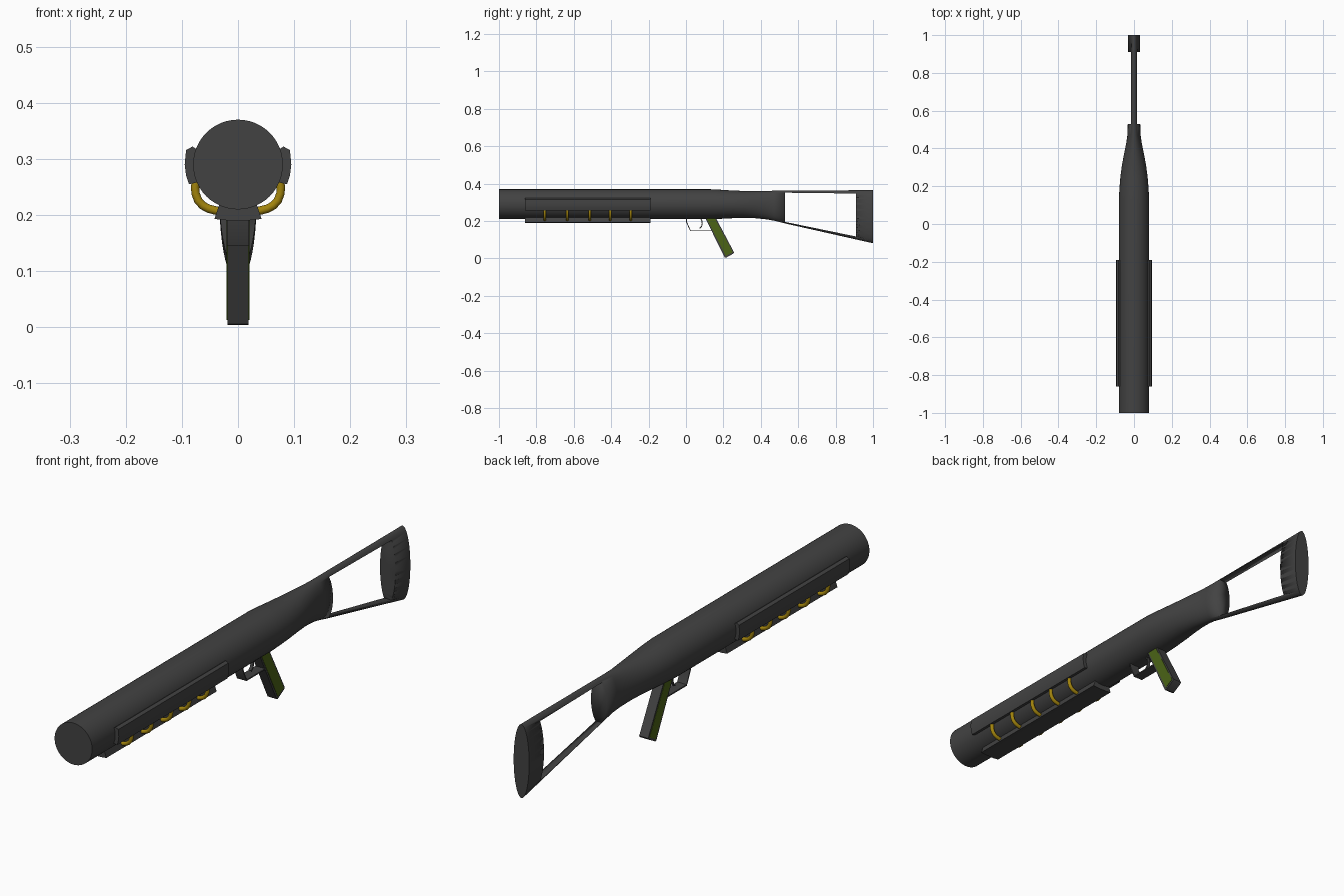
import bpy, bmesh, math
from mathutils import Vector

if "Cube" in bpy.data.objects:
    bpy.data.objects.remove(bpy.data.objects["Cube"])


def material(name, rgb):
    m = bpy.data.materials.new(name)
    m.diffuse_color = (*rgb, 1)
    m.use_nodes = True
    m.node_tree.nodes["Principled BSDF"].inputs["Base Color"].default_value = m.diffuse_color
    return m


GREY = material("dark grey", (0.055, 0.055, 0.055))
YELLOW = material("amber yellow", (0.36, 0.23, 0.004))
GREEN = material("olive green", (0.07, 0.125, 0.008))


def finish(bm, name, mat, angle=35):
    bmesh.ops.recalc_face_normals(bm, faces=bm.faces)
    me = bpy.data.meshes.new(name)
    bm.to_mesh(me)
    bm.free()
    ob = bpy.data.objects.new(name, me)
    bpy.context.collection.objects.link(ob)
    me.materials.append(mat)
    bpy.ops.object.select_all(action='DESELECT')
    bpy.context.view_layer.objects.active = ob
    ob.select_set(True)
    bpy.ops.object.shade_smooth_by_angle(angle=math.radians(angle))
    return ob


def loft(name, rings, mat):
    """Skin equal-length rings of points and cap both ends."""
    bm = bmesh.new()
    vs = [[bm.verts.new(p) for p in r] for r in rings]
    n = len(vs[0])
    for a, b in zip(vs, vs[1:]):
        for i in range(n):
            j = (i + 1) % n
            bm.faces.new((a[i], a[j], b[j], b[i]))
    bm.faces.new(vs[0])
    bm.faces.new(vs[-1])
    return finish(bm, name, mat)


def prism_y(name, pts, y0, y1, mat):
    return loft(name, [[(x, y, z) for x, z in pts] for y in (y0, y1)], mat)


def prism_x(name, pts, x0, x1, mat):
    return loft(name, [[(x, y, z) for y, z in pts] for x in (x0, x1)], mat)


def ribbon(path, t):
    """Thicken an open (y, z) path into a closed outline."""
    left, right = [], []
    for i, p in enumerate(path):
        a = Vector(path[max(i - 1, 0)])
        b = Vector(path[min(i + 1, len(path) - 1)])
        d = (b - a).normalized()
        nrm = Vector((-d.y, d.x)) * t / 2
        left.append(tuple(Vector(p) + nrm))
        right.append(tuple(Vector(p) - nrm))
    return left + right[::-1]


# Tube, tapering wrist and shoulder stock as one loft: y, half width, top, bottom
stations = [(-1, .08, .37, .21), (.13, .08, .37, .21), (.19, .077, .367, .212),
            (.25, .072, .363, .215), (.31, .064, .361, .217), (.37, .053, .361, .215),
            (.43, .041, .361, .209), (.47, .035, .362, .202), (.53, .033, .363, .187),
            (1, .033, .365, .081)]
N = 48
rings = []
for y, w, top, bot in stations:
    c, h = (top + bot) / 2, (top - bot) / 2
    rings.append([(w * math.cos(k * math.tau / N), y, c + h * math.sin(k * math.tau / N))
                  for k in range(N)])
body = loft("tube_and_stock", rings, GREY)

# Opening through the stock
cutter = prism_x("stock_opening_cutter",
                 [(.53, .3515), (.91, .347), (.91, .117), (.53, .195)], -.2, .2, GREY)
mod = body.modifiers.new("opening", 'BOOLEAN')
mod.operation, mod.solver, mod.object = 'DIFFERENCE', 'EXACT', cutter
bpy.context.view_layer.objects.active = body
bpy.ops.object.modifier_apply(modifier="opening")
bpy.data.objects.remove(cutter)

# Side and bottom plates on the fore end
side = [(.073, .317), (.081, .322), (.0925, .316), (.095, .29),
        (.0925, .27), (.0875, .255), (.073, .258)]
for s, tag in ((1, "right"), (-1, "left")):
    prism_y("side_plate_" + tag, [(s * x, z) for x, z in side], -.86, -.19, GREY)
prism_y("bottom_plate", [(-.033, .22), (-.042, .193), (-.02, .1905), (.02, .1905),
                         (.042, .193), (.033, .22)], -.86, -.19, GREY)

# Amber hoses bridging the side plates and the bottom plate
arc = [(.074, .264), (.0765, .25), (.0755, .238), (.071, .226),
       (.063, .217), (.053, .2115), (.042, .2085), (.03, .206)]
for s, tag in ((1, "right"), (-1, "left")):
    for i, y0 in enumerate((-.755, -.635, -.515, -.405, -.295)):
        hoops = []
        for k, (x, z) in enumerate(arc):
            a, b = arc[max(k - 1, 0)], arc[min(k + 1, len(arc) - 1)]
            d = Vector((b[0] - a[0], b[1] - a[1])).normalized()
            hoops.append([(s * (x - d.y * .0075 * math.cos(t)), y0 + .0075 * math.sin(t),
                           z + d.x * .0075 * math.cos(t))
                          for t in (q * math.tau / 12 for q in range(12))])
        loft(f"hose_{tag}_{i + 1}", hoops, YELLOW)

# Pistol grip with inset green side panels
grip = [(.098, .225), (.155, .225), (.257, .032), (.254, .026), (.214, .004), (.207, .006)]
prism_x("grip", grip, -.019, .019, GREY)
panel = [(.107, .22), (.151, .22), (.250, .033), (.213, .013)]
for s, tag in ((1, "right"), (-1, "left")):
    prism_x("grip_panel_" + tag, panel, s * .015, s * .0202, GREEN)

# Trigger guard and trigger
prism_x("trigger_guard", ribbon([(.002, .218), (.002, .196), (.024, .148), (.142, .148)], .005),
        -.02, .02, GREY)
prism_x("trigger", ribbon([(.078, .215), (.085, .2), (.087, .185), (.083, .17), (.073, .161)], .005),
        -.006, .006, GREY)
